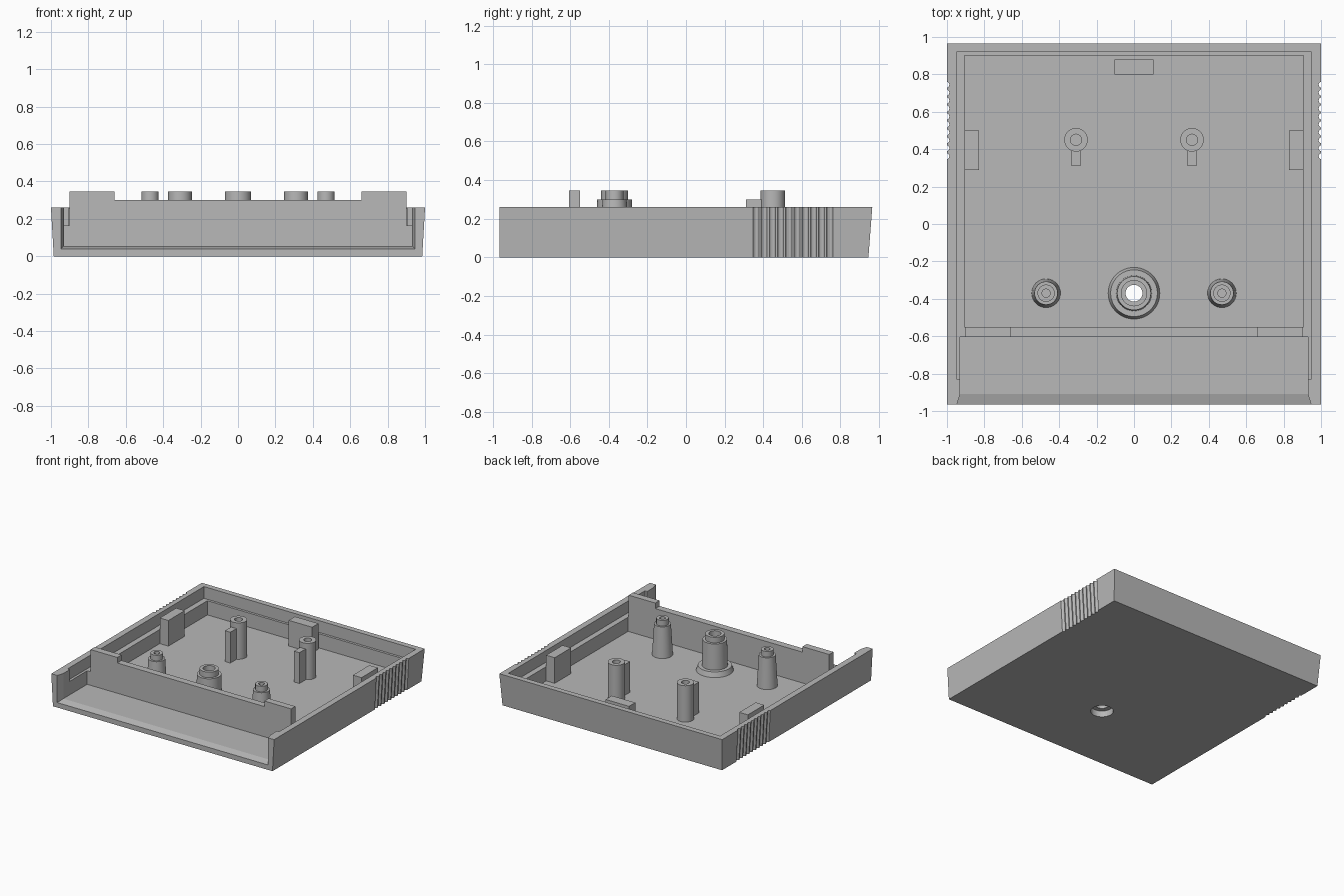
import bpy, bmesh
from math import cos, sin, tau, radians

cube = bpy.data.objects.get("Cube")
if cube:
    bpy.data.objects.remove(cube, do_unlink=True)

GREY = (0.48, 0.48, 0.48, 1)
grey = bpy.data.materials.new("grey_plastic")
grey.use_nodes = True
grey.diffuse_color = GREY
grey.node_tree.nodes["Principled BSDF"].inputs["Base Color"].default_value = GREY

FLOOR, RIM, LEDGE, WALL, TOP = 0.05, 0.26, 0.165, 0.30, 0.345


def finish(name, bm):
    bmesh.ops.recalc_face_normals(bm, faces=bm.faces)
    mesh = bpy.data.meshes.new(name)
    bm.to_mesh(mesh)
    bm.free()
    mesh.materials.append(grey)
    ob = bpy.data.objects.new(name, mesh)
    bpy.context.scene.collection.objects.link(ob)
    return ob


def add_loft(bm, loops):
    """Skin a stack of equal loops and cap both ends."""
    rings = [[bm.verts.new(p) for p in loop] for loop in loops]
    n = len(rings[0])
    for a, b in zip(rings, rings[1:]):
        for i in range(n):
            j = (i + 1) % n
            bm.faces.new((a[i], a[j], b[j], b[i]))
    bm.faces.new(rings[0])
    bm.faces.new(rings[-1])


def loft(name, loops):
    bm = bmesh.new()
    add_loft(bm, loops)
    return finish(name, bm)


def rect(x0, x1, y0, y1, z):
    return [(x0, y0, z), (x1, y0, z), (x1, y1, z), (x0, y1, z)]


def box(name, x0, x1, y0, y1, z0, z1):
    return loft(name, [rect(x0, x1, y0, y1, z) for z in (z0, z1)])


def circle(x, y, z, r, n):
    return [(x + r * cos(tau * i / n), y + r * sin(tau * i / n), z) for i in range(n)]


def lathe(name, x, y, profile, n=32):
    """Spin a closed (radius, height) profile into a hollow turned part."""
    bm = bmesh.new()
    rings = [[bm.verts.new(p) for p in circle(x, y, z, r, n)] for r, z in profile]
    for a, b in zip(rings, rings[1:] + rings[:1]):
        for i in range(n):
            j = (i + 1) % n
            bm.faces.new((a[i], a[j], b[j], b[i]))
    ob = finish(name, bm)
    bpy.ops.object.select_all(action="DESELECT")
    ob.select_set(True)
    bpy.context.view_layer.objects.active = ob
    bpy.ops.object.shade_smooth_by_angle(angle=radians(30))
    return ob


def cut(target, cutter):
    """Subtract the cutter and remove it."""
    mod = target.modifiers.new("cut", "BOOLEAN")
    mod.operation = "DIFFERENCE"
    mod.solver = "EXACT"
    mod.object = cutter
    cutter.hide_render = True
    bpy.context.view_layer.update()
    done = target.evaluated_get(bpy.context.evaluated_depsgraph_get())
    mesh = bpy.data.meshes.new_from_object(done)
    target.modifiers.clear()
    target.data = mesh
    bpy.data.objects.remove(cutter, do_unlink=True)


# Tray with drafted side and back walls
tray = loft("tray", [rect(-0.985, 0.985, -0.965, 0.945, 0),
                     rect(-1, 1, -0.965, 0.965, RIM)])

# Main cavity and the stepped rim recess
cut(tray, box("cavity_cutter", -0.905, 0.905, -0.55, 0.9, FLOOR, 0.5))
cut(tray, box("rim_cutter", -0.95, 0.95, -0.83, 0.92, LEDGE, 0.5))

# Open front pocket, flared at the mouth
pocket = [(-0.605, 0.93, 0.055), (-0.91, 0.93, 0.055), (-0.965, 0.947, 0.04), (-1.0, 0.947, 0.04)]
cut(tray, loft("pocket_cutter", [[(-w, y, z), (w, y, z), (w, y, 0.5), (-w, y, 0.5)]
                                 for y, w, z in pocket]))

# Screw head recess under the centre boss
cut(tray, loft("screw_cutter", [circle(0, -0.37, z, 0.084, 32) for z in (-0.1, 0.1)]))

# Finger grip grooves on both sides
bm = bmesh.new()
for side in (-1, 1):
    for i in range(10):
        y = 0.3625 + 0.0425 * i
        add_loft(bm, [circle(side * (0.989 + 0.0577 * z), y, z, 0.017, 12)
                      for z in (-0.02, 0.3)])
cut(tray, finish("grip_cutter", bm))

# Front cross wall with a raised block at each end
outline = [(-0.9, LEDGE - 0.005), (0.9, LEDGE - 0.005), (0.9, TOP), (0.66, TOP),
           (0.66, WALL), (-0.66, WALL), (-0.66, TOP), (-0.9, TOP)]
loft("front_cross_wall", [[(x, y, z) for x, z in outline] for y in (-0.605, -0.55)])

# Centre screw boss with a flanged foot
lathe("centre_boss", 0, -0.37, [
    (0.045, FLOOR), (0.045, TOP), (0.07, TOP), (0.07, WALL),
    (0.09, WALL), (0.095, 0.09), (0.125, 0.09), (0.138, FLOOR)], 48)

# Paired posts, ribs and side blocks
for side, label in ((-1, "right"), (1, "left")):
    lathe("front_post_" + label, side * 0.47, -0.37, [
        (0.022, FLOOR), (0.022, TOP), (0.046, TOP), (0.046, WALL),
        (0.062, WALL), (0.077, FLOOR)])
    x = side * 0.31
    lathe("rear_post_" + label, x, 0.45, [
        (0.03, FLOOR), (0.03, TOP), (0.063, TOP), (0.063, FLOOR)])
    box("post_rib_" + label, x - 0.024, x + 0.024, 0.31, 0.392, FLOOR, WALL)
    x0, x1 = sorted((side * 0.828, side * 0.905))
    box("side_block_" + label, x0, x1, 0.29, 0.5, FLOOR, RIM - 0.002)

# Back stop block
box("back_block", -0.105, 0.105, 0.8, 0.88, FLOOR, RIM - 0.002)
